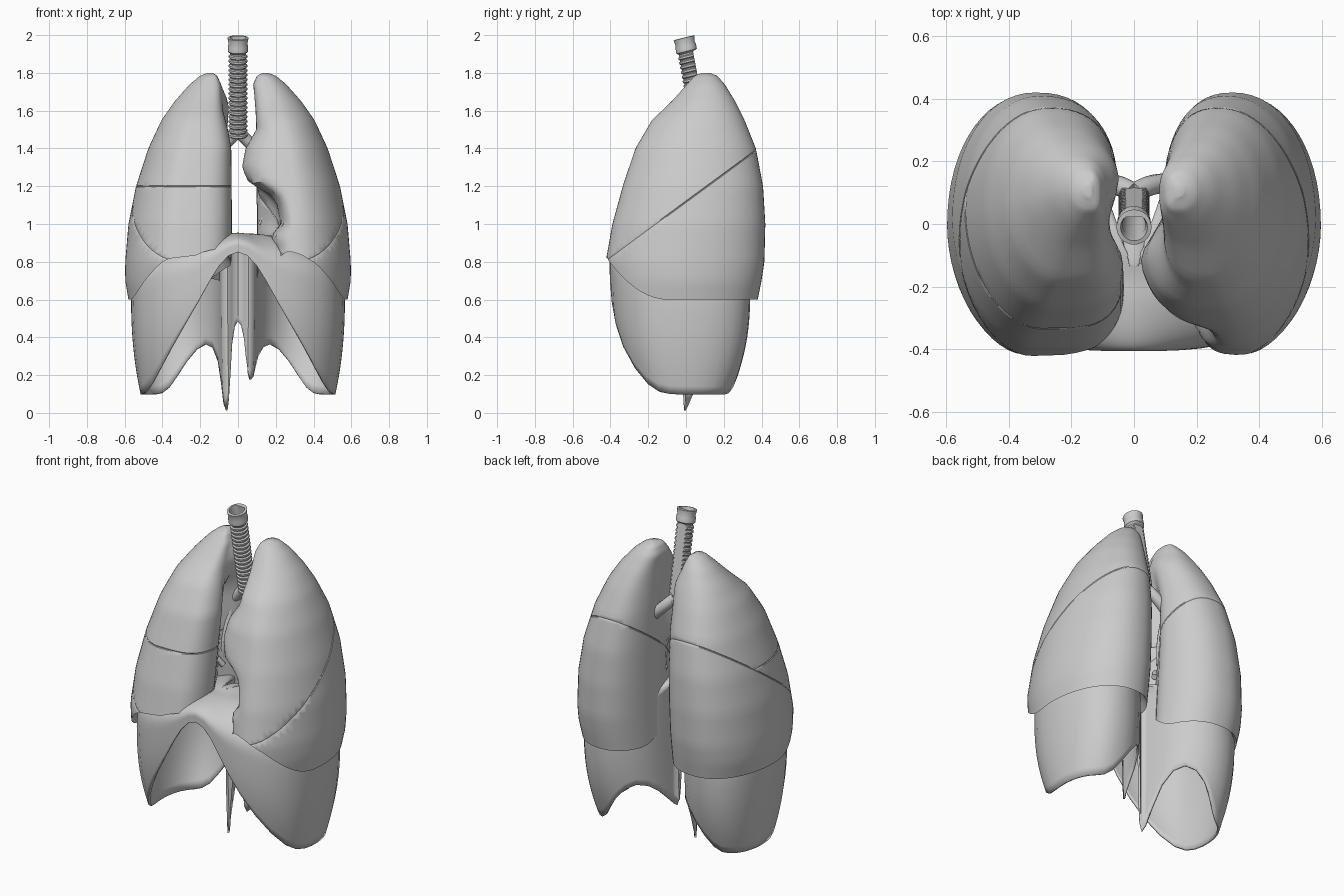
import bpy, bmesh, math
from mathutils import Vector

cube = bpy.data.objects.get("Cube")
if cube:
    bpy.data.objects.remove(cube)

grey = bpy.data.materials.new("light grey")
grey.use_nodes = True
grey.diffuse_color = (0.6, 0.6, 0.6, 1)
grey.node_tree.nodes["Principled BSDF"].inputs["Base Color"].default_value = (0.6, 0.6, 0.6, 1)


def finish(name, bm, angle=35):
    bmesh.ops.recalc_face_normals(bm, faces=bm.faces[:])
    mesh = bpy.data.meshes.new(name)
    bm.to_mesh(mesh)
    bm.free()
    mesh.materials.append(grey)
    ob = bpy.data.objects.new(name, mesh)
    bpy.context.collection.objects.link(ob)
    bpy.ops.object.select_all(action='DESELECT')
    ob.select_set(True)
    bpy.context.view_layer.objects.active = ob
    bpy.ops.object.shade_smooth_by_angle(angle=math.radians(angle))
    return ob


def loft(rings, cap_start=False, cap_end=False):
    bm = bmesh.new()
    rows = [[bm.verts.new(p) for p in ring] for ring in rings]
    for a, b in zip(rows, rows[1:]):
        for i in range(len(a)):
            j = (i + 1) % len(a)
            bm.faces.new((a[i], a[j], b[j], b[i]))
    if cap_start:
        bm.faces.new(rows[0])
    if cap_end:
        bm.faces.new(rows[-1])
    return bm


def lookup(table, z):
    for a, b in zip(table, table[1:]):
        if z <= b[0]:
            t = max(0, (z - a[0]) / (b[0] - a[0]))
            return [p + (q - p) * t for p, q in zip(a[1:], b[1:])]
    return list(table[-1][1:])


def smooth(t):
    t = min(1, max(0, t))
    return t * t * (3 - 2 * t)


# Lung outline by height: z, outer x, front y, back y
BODY = [(.6, .58, -.405, .38), (.7, .597, -.415, .4), (.8, .597, -.425, .415),
        (1, .58, -.39, .42), (1.2, .54, -.335, .408), (1.4, .475, -.268, .37),
        (1.55, .405, -.18, .31), (1.65, .335, -.075, .26), (1.74, .255, .005, .205),
        (1.785, .2, .045, .165), (1.8, .16, .085, .125)]
# Front inner margin by height, with the heart notch on the left
LEFT_EDGE = [(.6, .18), (.87, .18), (.93, .16), (1, .22), (1.1, .2), (1.17, .15),
             (1.21, .045), (1.3, .01), (1.4, .03), (1.5, .09), (1.6, .09), (1.74, .08),
             (1.785, .1), (1.8, .13)]
RIGHT_EDGE = [(.6, .03), (.95, .02), (1.4, .025), (1.5, .045), (1.6, .075), (1.74, .09),
              (1.785, .11), (1.8, .135)]


def base_height(x, y, reach):
    front = max(0, (-.1 - y) / .32)
    inner = .16 + .12 * math.exp(-((y + .02) / .15) ** 2)
    return .6 + .22 * front ** 2 + inner * max(0, 1 - x / reach) * smooth((.25 - y) / .3)


def lung_point(z, ang, edge, back_x, hollow, corner):
    outer, yf, yb = lookup(BODY, z)
    c, s = math.cos(ang), math.sin(ang)
    if c > 0:
        n = 1.88 if s < 0 else 2.1
    else:
        n = corner if s < 0 else 2.4
    u = math.copysign(abs(c) ** (2 / n), c)
    v = math.copysign(abs(s) ** (2 / n), s)
    cx = .1 + .45 * (outer - .1)
    if z > 1.74:
        cx = max(cx, lookup(edge, z)[0] + .012)
    if c > 0:
        x = cx + u * (outer - cx)
    else:
        w = max(smooth((.1 - v) / .6), smooth((z - 1.6) / .15))
        x = cx + u * (cx - lookup(edge, z)[0] * w - back_x * (1 - w))
        x -= u * hollow * math.exp(-((v + .05) / .28) ** 2) * smooth((1.7 - z) / .3)
    return x, (yf + yb) / 2 + v * (yb - yf) / 2


def groove(bm, co, no, keep=None):
    # Cut three close lines and sink the middle one
    no = Vector(no).normalized()
    for d in (-.004, .004, 0):
        faces = [f for f in bm.faces if keep is None or keep(f.calc_center_median())]
        geom = faces + list({e for f in faces for e in f.edges}) + list({v for f in faces for v in f.verts})
        cut = bmesh.ops.bisect_plane(bm, geom=geom, plane_co=Vector(co) + no * d, plane_no=no)
    bm.normal_update()
    for v in [g for g in cut["geom_cut"] if isinstance(g, bmesh.types.BMVert)]:
        v.co -= v.normal * .003


def lung(name, side, edge, back_x, hollow, corner, reach):
    rings, levels, seg = [], 44, 60
    for k in range(levels + 1):
        z0 = .6 + 1.2 * math.sin(k / levels * math.pi / 2) ** 1.15
        ring = []
        for i in range(seg):
            z = z0
            for _ in range(4):
                x, y = lung_point(z, math.tau * i / seg, edge, back_x, hollow, corner)
                b = base_height(x, y, reach)
                z = b + (z0 - .6) / 1.2 * (1.8 - b)
            ring.append(Vector((side * x, y, z)))
        rings.append(ring)
    # Hollowed underside resting on the diaphragm
    mid = Vector((side * .3, 0, .9))
    under = [[p.lerp(mid, t) + Vector((0, 0, .25 * t * (1 - t))) for p in rings[0]] for t in (.9, .6, .3, .1)]
    bm = loft(under + rings, True, True)
    bmesh.ops.recalc_face_normals(bm, faces=bm.faces[:])
    oblique = Vector((0, -.55, .75))
    start = Vector((0, -.42, .81))
    groove(bm, start, oblique)
    if side < 0:
        groove(bm, (0, 0, 1.2), (0, 0, 1), lambda p: (p - start).dot(oblique) > .008)
    finish(name, bm)


lung("left_lung", 1, LEFT_EDGE, .09, .02, 3.1, .38)
lung("right_lung", -1, RIGHT_EDGE, .04, .11, 4, .25)

# Diaphragm: half of the outline as x, y, lower edge z, from front centre to back centre
RIM = [(0, -.4, .88), (.1, -.4, .8), (.2, -.395, .6), (.36, -.37, .35), (.51, -.26, .12),
       (.555, -.12, .1), (.567, .04, .1), (.54, .2, .1), (.475, .295, .1), (.4, .335, .11),
       (.28, .34, .29), (.165, .26, .4), (.095, .13, .31), (.085, -.01, .17), (.052, -.02, .17),
       (.042, 0, .42), (0, .03, .52)]
LONG_CRUS = 0.0
rim = RIM + [(-x, y, LONG_CRUS if z == .17 else z) for x, y, z in RIM[-2:0:-1]]
centre = Vector((0, -.17, 0))


def shoulder(x, y, z):
    return max(z, .62 + max(.3 * (1 - abs(x) / .4), .1 * smooth((-y - .1) / .25)))


def wall_point(x, y, z):
    t = max(0, (.62 - z) / .52) ** 2.3
    return x * (1 - .09 * t), y * (1 - .3 * t), z


rings = []
for k in range(1, 9):
    a = k / 8 * math.pi / 2
    ring = []
    for x, y, z in rim:
        s = shoulder(x, y, z)
        p = centre.lerp(Vector((x, y, 0)), math.sin(a))
        ring.append((p.x, p.y, s + (.95 - s) * math.cos(a)))
    rings.append(ring)
for k in range(1, 7):
    t = k / 6
    rings.append([wall_point(x, y, shoulder(x, y, z) * (1 - t) + (z - .002) * t) for x, y, z in rim])
dia = finish("diaphragm", loft(rings, True), 50)
sub = dia.modifiers.new("round", 'SUBSURF')
sub.levels = sub.render_levels = 1
thick = dia.modifiers.new("thickness", 'SOLIDIFY')
thick.thickness = .012
thick.offset = 0


# Windpipe: ringed tube with a smooth flat back and a round collar on top
def windpipe_ring(z, r):
    cy = -.01 + (1.985 - z) * .19
    ring = []
    for i in range(28):
        a = math.tau * i / 28
        y = min(r * math.sin(a), .032 if r < .05 else r)
        ring.append((r * math.cos(a), cy + y, z + y * .25))
    return ring


profile = []
for k in range(18):
    z = 1.46 + k * .0245
    profile += [(z, .042), (z + .005, .049), (z + .015, .049), (z + .02, .042)]
profile += [(1.905, .043), (1.915, .054), (1.94, .054), (1.955, .05), (1.985, .056),
            (1.987, .043), (1.95, .037), (1.6, .034)]
finish("windpipe", loft([windpipe_ring(z, r) for z, r in profile], True, True))


def tube(name, points, radius):
    curve = bpy.data.curves.new(name, 'CURVE')
    curve.dimensions = '3D'
    curve.bevel_depth = radius
    curve.bevel_resolution = 3
    curve.use_fill_caps = True
    spline = curve.splines.new('BEZIER')
    spline.bezier_points.add(len(points) - 1)
    for bp, p in zip(spline.bezier_points, points):
        bp.co = p
        bp.handle_left_type = bp.handle_right_type = 'AUTO'
    curve.materials.append(grey)
    ob = bpy.data.objects.new(name, curve)
    bpy.context.collection.objects.link(ob)


# Airway branches and lung root vessels
for side, word in ((1, "left"), (-1, "right")):
    tube(word + "_bronchus", [(0, .1, 1.49), (side * .06, .125, 1.43), (side * .13, .13, 1.36),
                              (side * .22, .12, 1.25)], .032)
    tube(word + "_upper_branch", [(side * .1, .13, 1.39), (side * .16, .11, 1.42), (side * .24, .1, 1.5)], .02)
    tube(word + "_lower_branch", [(side * .12, .13, 1.37), (side * .13, .07, 1.2), (side * .15, .05, 1.0)], .02)
    tube(word + "_root_vessel", [(side * .12, .03, 1.0), (side * .16, 0, 1.06), (side * .24, -.02, 1.12)], .016)
